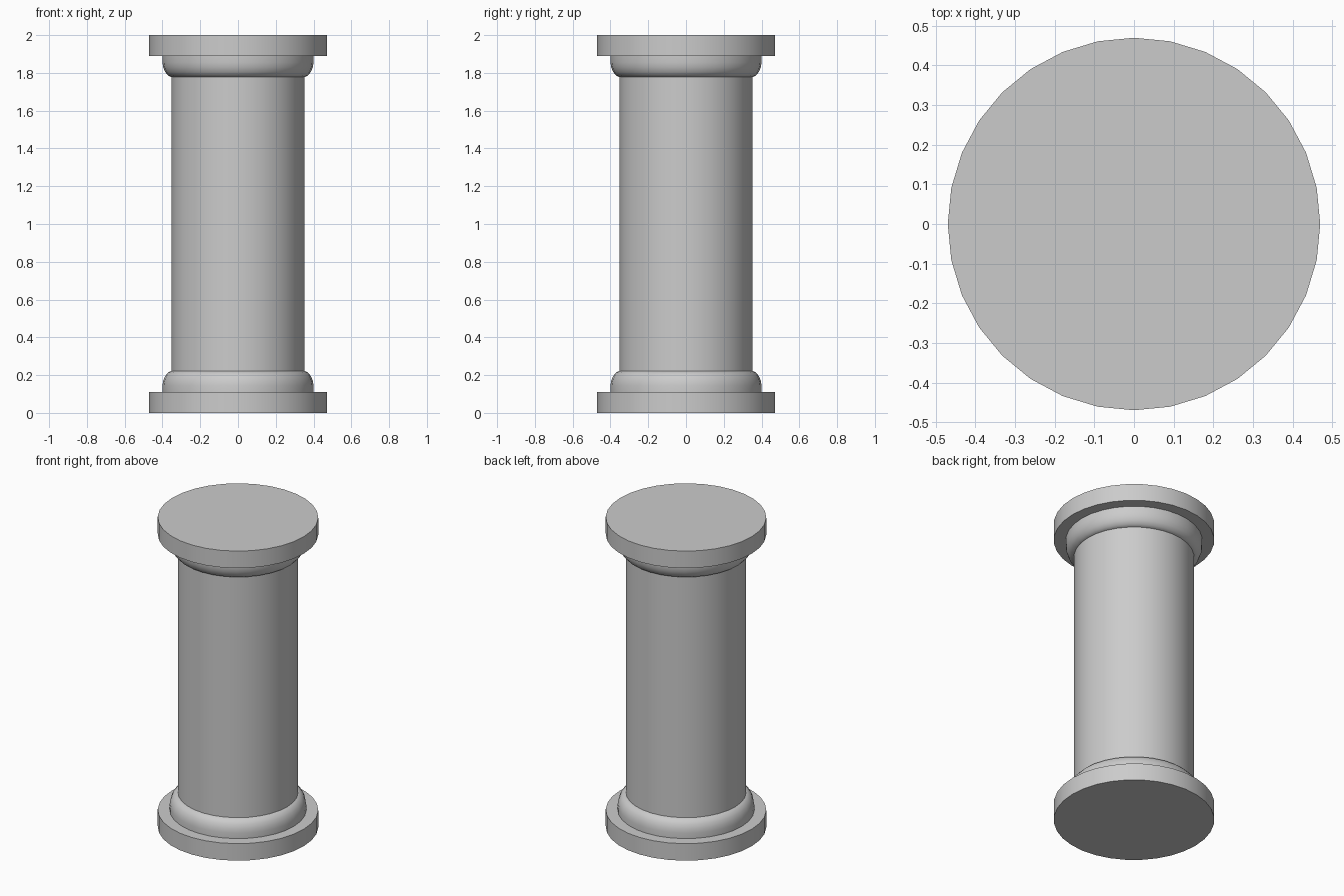
import bpy, bmesh, math

if "Cube" in bpy.data.objects:
    bpy.data.objects.remove(bpy.data.objects["Cube"])

SIDES = 32


def lathe(name, profile):
    """Closed turned solid from (radius, height) points, bottom to top."""
    bm = bmesh.new()
    rings = []
    for r, z in profile:
        rings.append([bm.verts.new((r * math.cos(2 * math.pi * i / SIDES),
                                    r * math.sin(2 * math.pi * i / SIDES), z))
                      for i in range(SIDES)])
    for a, b in zip(rings, rings[1:]):
        for i in range(SIDES):
            j = (i + 1) % SIDES
            bm.faces.new((a[i], a[j], b[j], b[i]))
    bm.faces.new(rings[0][::-1])
    bm.faces.new(rings[-1])
    mesh = bpy.data.meshes.new(name)
    bm.to_mesh(mesh)
    bm.free()
    obj = bpy.data.objects.new(name, mesh)
    bpy.context.collection.objects.link(obj)
    bpy.ops.object.select_all(action='DESELECT')
    obj.select_set(True)
    bpy.context.view_layer.objects.active = obj
    bpy.ops.object.shade_smooth_by_angle(angle=math.radians(35))
    return obj


def flip(profile):
    """Same profile upside down at the top of the column."""
    return [(r, 2 - z) for r, z in reversed(profile)]


# Flat round slab and rounded collar, used at both ends
slab = [(0.47, 0.0), (0.47, 0.11)]
collar = [(0.40, 0.11), (0.40, 0.145), (0.396, 0.17), (0.386, 0.195),
          (0.371, 0.213), (0.352, 0.223)]

lathe("base_slab", slab)
lathe("base_collar", collar)
lathe("capital_slab", flip(slab))
lathe("capital_collar", flip(collar))

# Straight shaft between the collars
lathe("shaft", [(0.352, 0.223), (0.352, 1.777)])
